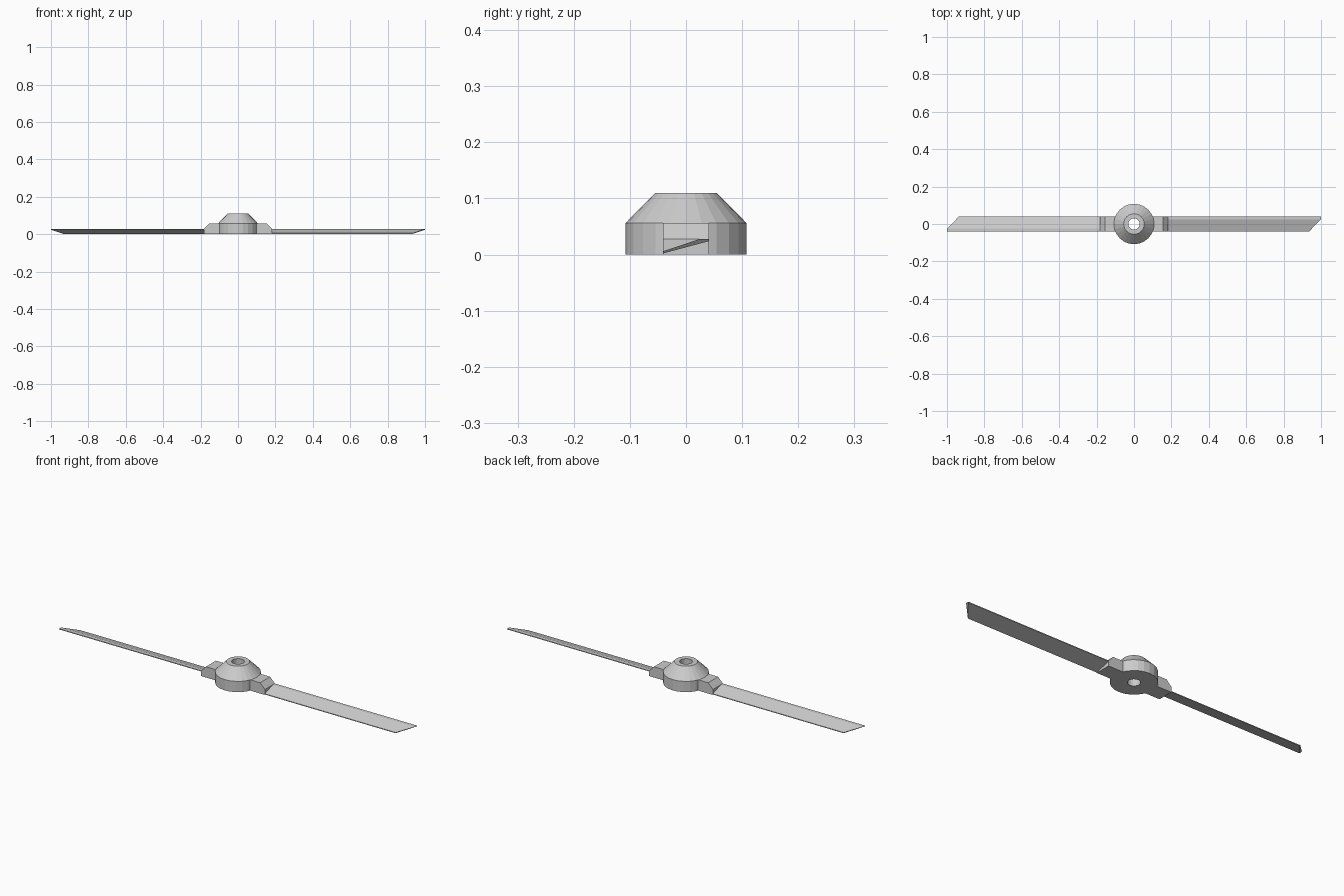
import bpy
import math

if "Cube" in bpy.data.objects:
    bpy.data.objects.remove(bpy.data.objects["Cube"])

SIDES = 24


def make_object(name, verts, faces):
    mesh = bpy.data.meshes.new(name)
    mesh.from_pydata(verts, [], faces)
    mesh.update()
    obj = bpy.data.objects.new(name, mesh)
    bpy.context.collection.objects.link(obj)
    return obj


def lathe(name, profile, sides):
    """Revolve a closed (radius, z) profile around z."""
    n = len(profile)
    verts = []
    for i in range(sides):
        a = 2 * math.pi * i / sides
        verts += [(r * math.cos(a), r * math.sin(a), z) for r, z in profile]
    faces = []
    for i in range(sides):
        j = (i + 1) % sides
        for k in range(n):
            m = (k + 1) % n
            faces.append((i * n + k, j * n + k, j * n + m, i * n + m))
    return make_object(name, verts, faces)


def prism(name, start, end):
    """Join two matching outlines with side walls and end caps."""
    n = len(start)
    faces = [tuple(reversed(range(n))), tuple(range(n, 2 * n))]
    for k in range(n):
        m = (k + 1) % n
        faces.append((k, m, m + n, k + n))
    return make_object(name, start + end, faces)


# Hub with conical top and a bore through the middle
lathe("hub", [(0.03, 0), (0.108, 0), (0.108, 0.056), (0.055, 0.11), (0.03, 0.11)], SIDES)

# Blade root outline (x, z) and pitched blade section (y, z)
root = [(0.095, 0), (0.183, 0), (0.183, 0.028), (0.156, 0.056), (0.095, 0.056)]
section = [(-0.041, 0.002), (0.041, 0.024), (0.041, 0.028), (0.025, 0.028), (-0.041, 0.006)]


def tip_x(y):
    """Slanted tip line, squared off at the raised edge."""
    return min(1.0, 0.935 + 0.065 * (y + 0.041) / 0.066)


# The two arms are half-turn copies of each other
for side, angle in (("right", 0), ("left", math.pi)):
    block = prism("blade_root_" + side,
                  [(x, 0.041, z) for x, z in root],
                  [(x, -0.041, z) for x, z in root])
    blade = prism("blade_" + side,
                  [(0.15, y, z) for y, z in section],
                  [(tip_x(y), y, z) for y, z in section])
    block.rotation_euler.z = angle
    blade.rotation_euler.z = angle
